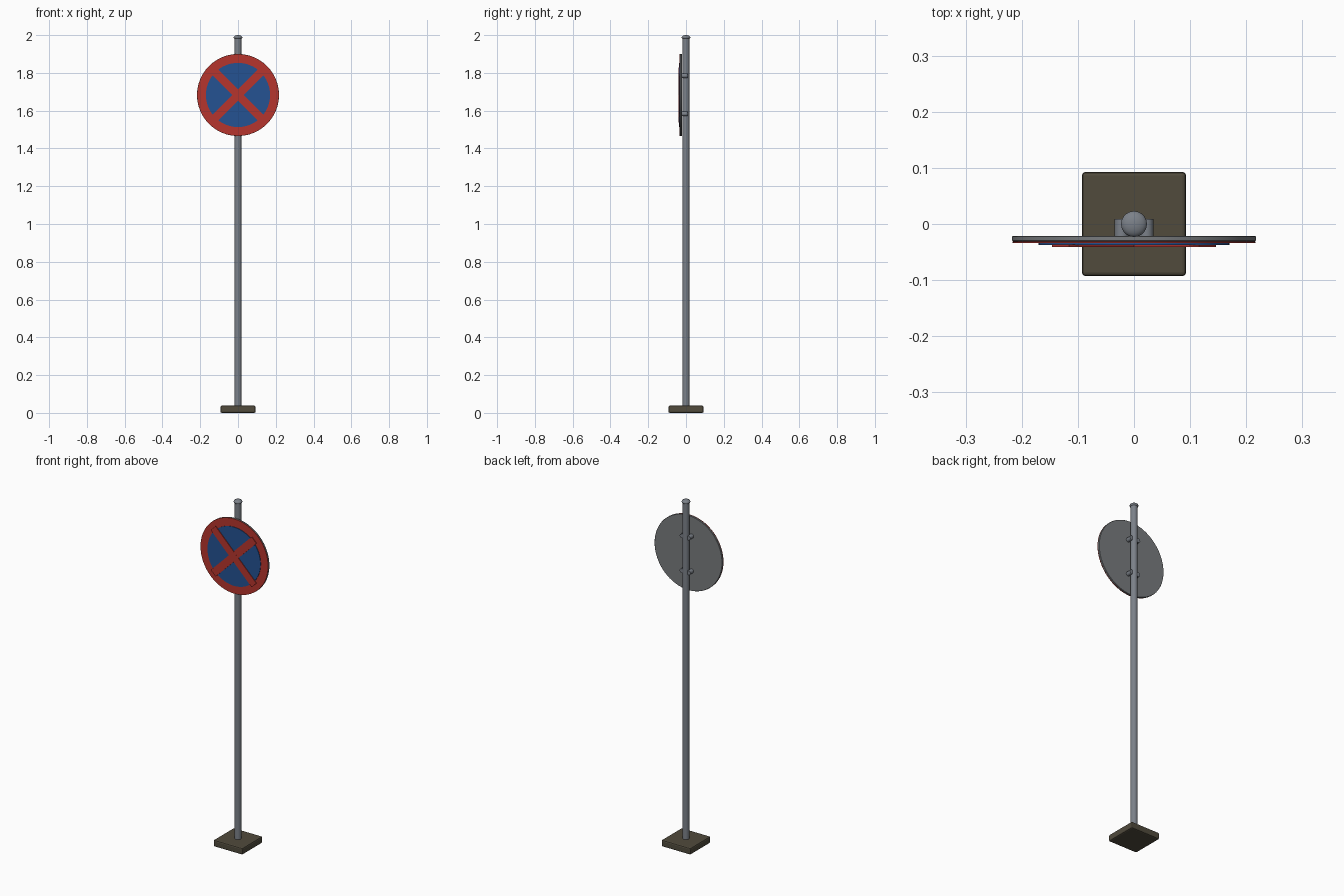
import bpy, math

if "Cube" in bpy.data.objects:
    bpy.data.objects.remove(bpy.data.objects["Cube"])

def material(name, rgb):
    m = bpy.data.materials.new(name)
    m.diffuse_color = (*rgb, 1)
    m.use_nodes = True
    m.node_tree.nodes["Principled BSDF"].inputs["Base Color"].default_value = m.diffuse_color
    return m

STEEL = material("galvanised_steel", (0.20, 0.22, 0.25))
PLATE = material("plate_grey", (0.19, 0.20, 0.21))
RED = material("sign_red", (0.47, 0.035, 0.026))
BLUE = material("sign_blue", (0.018, 0.085, 0.29))
BASE = material("base_brown", (0.082, 0.070, 0.046))

SIGN_Z = 1.683

def finish(name, mat, smooth=True):
    o = bpy.context.object
    o.name = name
    o.data.materials.append(mat)
    bpy.ops.object.transform_apply(location=False, rotation=True, scale=True)
    if smooth:
        bpy.ops.object.shade_smooth_by_angle(angle=math.radians(35))
    return o

def box(name, size, loc, mat, rot=(0, 0, 0), bevel=0):
    bpy.ops.mesh.primitive_cube_add(size=1, location=loc, rotation=rot)
    bpy.context.object.scale = size
    o = finish(name, mat, False)
    if bevel:
        b = o.modifiers.new("bevel", 'BEVEL')
        b.width, b.segments = bevel, 2
    return o

def disc(name, r, y_front, y_back, x, z, mat, sides=64):
    # cylinder whose axis runs front to back
    bpy.ops.mesh.primitive_cylinder_add(
        vertices=sides, radius=r, depth=y_back - y_front,
        location=(x, (y_front + y_back) / 2, z), rotation=(math.pi / 2, 0, 0))
    return finish(name, mat)

# base block
box("base", (0.186, 0.186, 0.038), (0, 0, 0.019), BASE, bevel=0.007)

# pole with flattened ball cap
bpy.ops.mesh.primitive_cylinder_add(vertices=32, radius=0.0185, depth=1.955,
                                    location=(0, 0, 1.0075))
finish("pole", STEEL)
bpy.ops.mesh.primitive_uv_sphere_add(segments=32, ring_count=16, radius=0.023,
                                     location=(0, 0, 1.988))
bpy.context.object.scale.z = 0.012 / 0.023
finish("pole_cap", STEEL)

# layered sign: back plate, red face, blue field
plate = disc("sign_back_plate", 0.217, -0.031, -0.021, 0, SIGN_Z, PLATE)
b = plate.modifiers.new("bevel", 'BEVEL')
b.width, b.segments = 0.0015, 1
disc("red_face", 0.2165, -0.034, -0.031, 0, SIGN_Z, RED)
disc("blue_field", 0.17, -0.037, -0.034, 0, SIGN_Z, BLUE)

# crossed red bars
for i, s in enumerate((-1, 1)):
    box(f"cross_bar_{i + 1}", (0.37, 0.0035 + 0.0003 * i, 0.043),
        (0, -0.0388, SIGN_Z), RED, rot=(0, s * math.pi / 4, 0))

# bolts either side of the pole
for z in (1.583, 1.785):
    for x in (-0.022, 0.022):
        disc("mounting_bolt", 0.0125, -0.022, 0.009, x, z, STEEL, 20)
